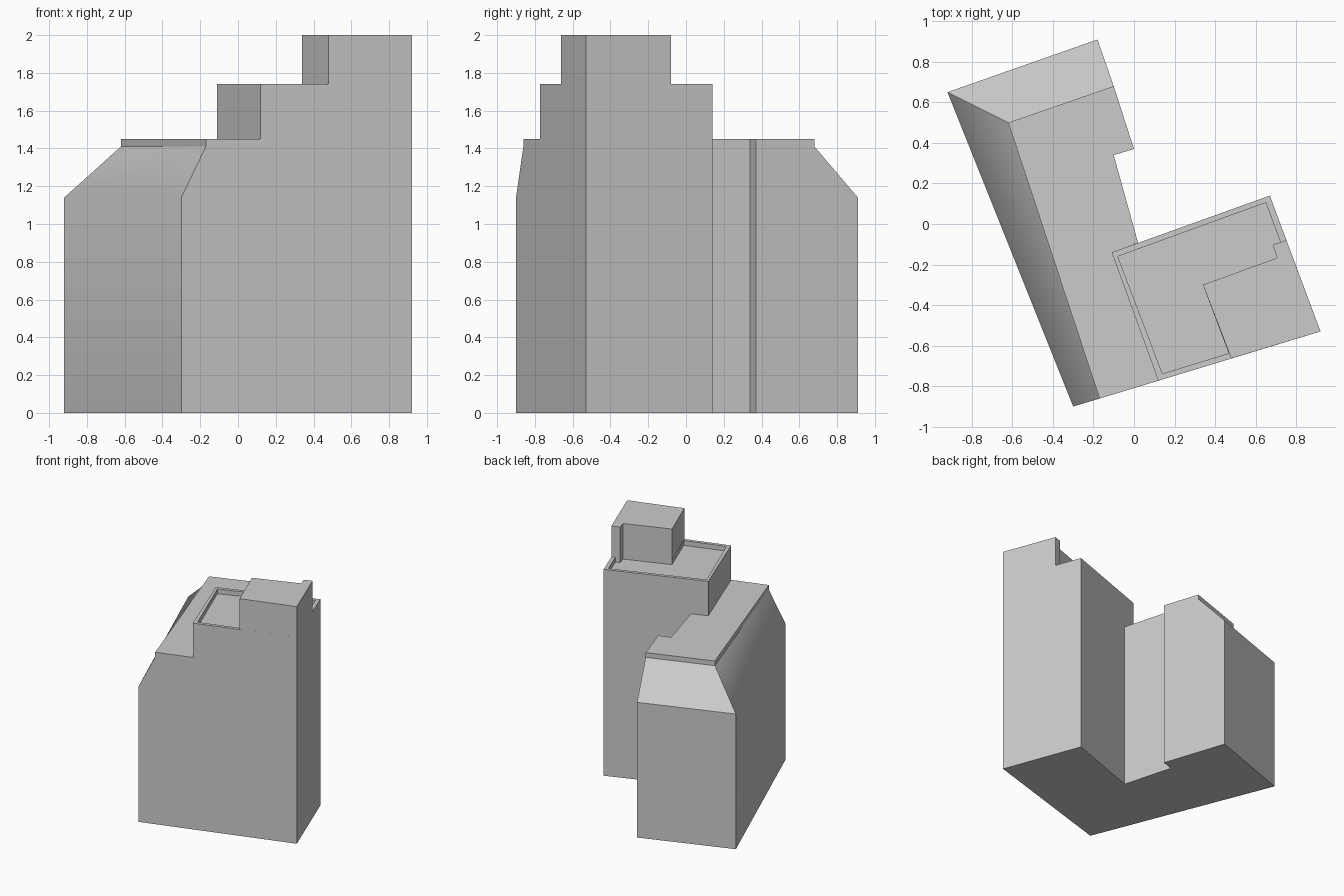
import bpy, bmesh
from mathutils import Vector

cube = bpy.data.objects.get("Cube")
if cube:
    bpy.data.objects.remove(cube, do_unlink=True)

# One plain grey for the whole massing
grey = bpy.data.materials.new("plain grey")
grey.use_nodes = True
grey.diffuse_color = (0.6, 0.6, 0.6, 1)
bsdf = next(n for n in grey.node_tree.nodes if n.type == 'BSDF_PRINCIPLED')
bsdf.inputs["Base Color"].default_value = grey.diffuse_color

EAVE, BAND, ROOF, FLOOR, DECK, TOP = 1.14, 1.41, 1.45, 1.70, 1.74, 2.0

# Plan corners
plan = {
    "west_back": (-0.92, 0.65), "west_front": (-0.30, -0.90),
    "tower_front": (0.12, -0.773), "tower_back": (-0.11, -0.14),
    "inner": (0.02, -0.093), "notch_in": (-0.10, 0.34),
    "notch_out": (0.0, 0.37), "back": (-0.18, 0.91),
    "ridge_back": (-0.62, 0.50), "ridge_front": (-0.17, -0.861),
    "ridge_east": (-0.10, 0.68),
    "east_back": (0.67, 0.14), "east_front": (0.92, -0.53),
    "house_front": (0.48, -0.663), "house_east": (0.752, -0.08),
}


def finish(name, bm):
    bmesh.ops.recalc_face_normals(bm, faces=bm.faces)
    mesh = bpy.data.meshes.new(name)
    bm.to_mesh(mesh)
    bm.free()
    mesh.materials.append(grey)
    obj = bpy.data.objects.new(name, mesh)
    bpy.context.collection.objects.link(obj)
    return obj


def activate(obj):
    bpy.ops.object.select_all(action='DESELECT')
    obj.select_set(True)
    bpy.context.view_layer.objects.active = obj


def prism(name, points, low, high):
    bm = bmesh.new()
    base = bm.faces.new([bm.verts.new((x, y, low)) for x, y in points])
    up = bmesh.ops.extrude_face_region(bm, geom=[base], use_keep_orig=True)
    moved = [v for v in up["geom"] if isinstance(v, bmesh.types.BMVert)]
    bmesh.ops.translate(bm, verts=moved, vec=Vector((0, 0, high - low)))
    return finish(name, bm)


# Long wing with sloping roof sides on the west and back
bm = bmesh.new()
cache = {}


def vert(corner, z):
    if (corner, z) not in cache:
        cache[corner, z] = bm.verts.new((*plan[corner], z))
    return cache[corner, z]


def face(*corners):
    bm.faces.new([vert(c, z) for c, z in corners])


def wall(a, b, low, high):
    face((a, low), (b, low), (b, high), (a, high))


footprint = ["west_front", "tower_front", "tower_back", "inner",
             "notch_in", "notch_out", "back", "west_back"]
face(*[(c, 0) for c in footprint])
face(*[(c, ROOF) for c in ["ridge_front"] + footprint[1:6] + ["ridge_east", "ridge_back"]])
for a, b in zip(footprint[1:5], footprint[2:6]):
    wall(a, b, 0, ROOF)
wall("back", "west_back", 0, EAVE)
wall("west_back", "west_front", 0, EAVE)
# Gable ends
for foot, ridge, far in (("west_front", "ridge_front", "tower_front"),
                         ("back", "ridge_east", "notch_out")):
    face((foot, 0), (far, 0), (far, ROOF), (ridge, ROOF), (ridge, BAND), (foot, EAVE))
# Slopes and the thin upright band above them
face(("west_back", EAVE), ("back", EAVE), ("ridge_east", BAND), ("ridge_back", BAND))
face(("west_back", EAVE), ("ridge_front", BAND), ("west_front", EAVE))
face(("west_back", EAVE), ("ridge_back", BAND), ("ridge_front", BAND))
wall("ridge_back", "ridge_east", BAND, ROOF)
wall("ridge_front", "ridge_back", BAND, ROOF)
wing = finish("long_wing", bm)
activate(wing)
bpy.ops.object.shade_smooth_by_angle(angle=0.52)

# Tower with a sunken terrace behind a parapet
tower = prism("tower", [plan[c] for c in
              ("tower_front", "tower_back", "east_back", "east_front")], 0, DECK)
house_corner, house_side, house_notch = (0.34, -0.30), (0.705, -0.167), (0.685, -0.102)
recess = prism("terrace_cutter",
               [(-0.08, -0.16), (0.65, 0.105), (0.722, -0.09), house_notch,
                house_side, house_corner, (0.467, -0.638), (0.14, -0.738)],
               FLOOR, DECK + 0.1)
recess.hide_render = True
activate(tower)
cut = tower.modifiers.new("terrace", 'BOOLEAN')
cut.operation = 'DIFFERENCE'
cut.solver = 'EXACT'
cut.object = recess
bpy.ops.object.modifier_apply(modifier=cut.name)
bpy.data.objects.remove(recess, do_unlink=True)

# Rooftop block on the tower
prism("rooftop_block", [house_corner, house_side, house_notch, plan["house_east"],
                        plan["east_front"], plan["house_front"]], DECK, TOP)
